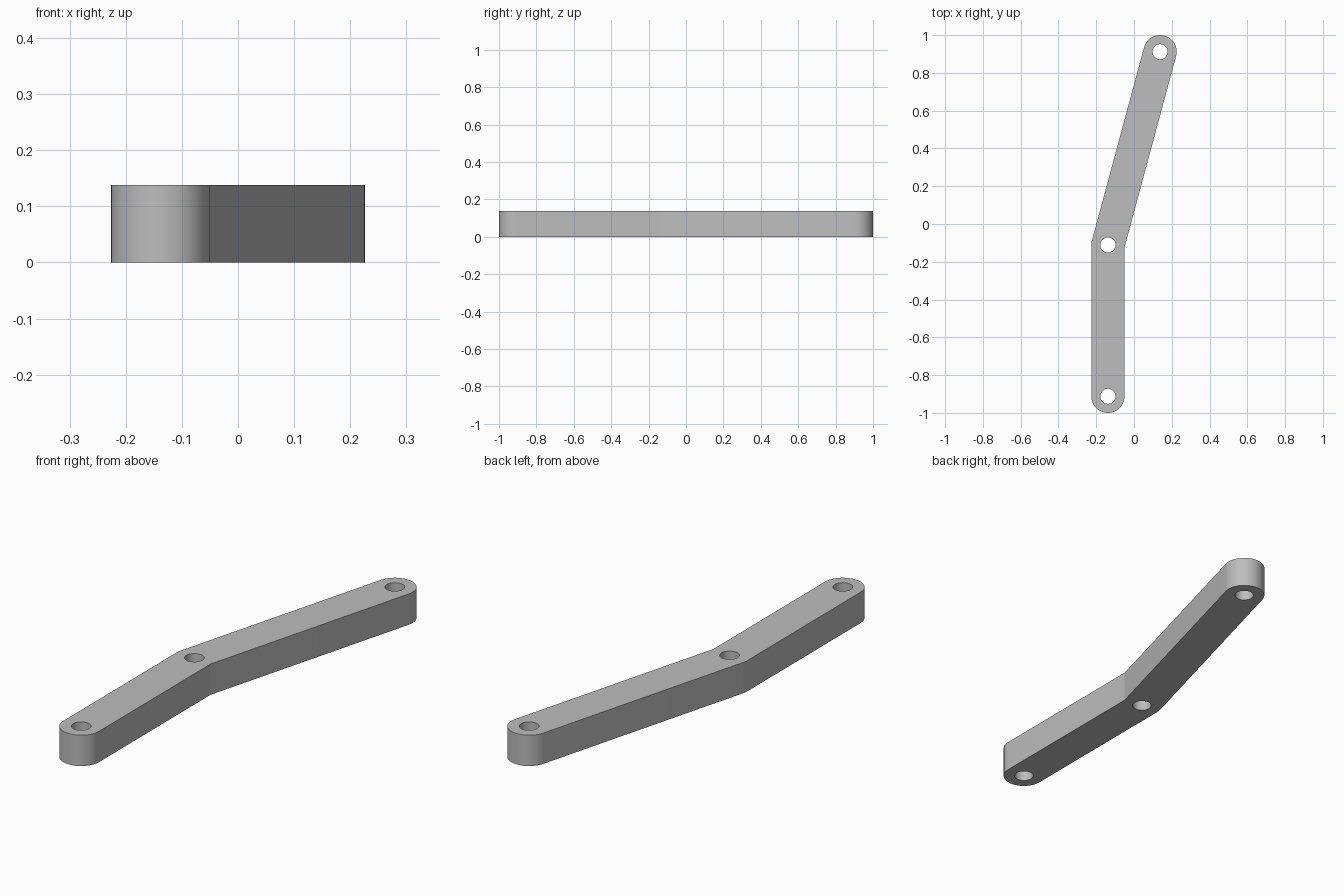
import bpy
import bmesh
from math import atan2, cos, sin, tan, pi
from mathutils import Vector

cube = bpy.data.objects.get("Cube")
if cube:
    bpy.data.objects.remove(cube, do_unlink=True)

HEIGHT = 0.138
RADIUS = 0.088
HOLE = 0.04
front, bend, back = Vector((-0.138, -0.912)), Vector((-0.138, -0.111)), Vector((0.138, 0.912))

grey = bpy.data.materials.new("plain grey")
grey.use_nodes = True
colour = (0.51, 0.51, 0.51, 1)
grey.diffuse_color = colour
grey.node_tree.nodes["Principled BSDF"].inputs["Base Color"].default_value = colour


def arc(centre, radius, start, end, steps):
    """Points along an arc, end points included."""
    angles = [start + (end - start) * i / steps for i in range(steps + 1)]
    return [centre + radius * Vector((cos(a), sin(a))) for a in angles]


def prism(name, outline, bottom, top):
    """Closed outline extruded upwards into a solid."""
    bm = bmesh.new()
    face = bm.faces.new([bm.verts.new((p.x, p.y, bottom)) for p in outline])
    sweep = bmesh.ops.extrude_face_region(bm, geom=[face], use_keep_orig=True)
    verts = [v for v in sweep["geom"] if isinstance(v, bmesh.types.BMVert)]
    bmesh.ops.translate(bm, verts=verts, vec=(0, 0, top - bottom))
    bmesh.ops.recalc_face_normals(bm, faces=bm.faces)
    mesh = bpy.data.meshes.new(name)
    bm.to_mesh(mesh)
    bm.free()
    mesh.materials.append(grey)
    obj = bpy.data.objects.new(name, mesh)
    bpy.context.collection.objects.link(obj)
    return obj


# Bent bar: rounded ends, rounded outer side and sharp inner side of the bend
heading = atan2(back.y - bend.y, back.x - bend.x)
turn = pi / 2 - heading
inner = bend + Vector((RADIUS, -RADIUS * tan(turn / 2)))
outline = (arc(front, RADIUS, pi, 2 * pi, 32) + [inner]
           + arc(back, RADIUS, heading - pi / 2, heading + pi / 2, 32)
           + arc(bend, RADIUS, heading + pi / 2, pi, 6))
bar = prism("bent_bar", outline, 0, HEIGHT)

# Pivot holes through both ends and the bend
for centre in (front, bend, back):
    cutter = prism("hole_cutter", arc(centre, HOLE, 0, 2 * pi, 40)[:-1], -0.05, HEIGHT + 0.05)
    cutter.hide_render = True
    cut = bar.modifiers.new("pivot_hole", "BOOLEAN")
    cut.operation = "DIFFERENCE"
    cut.solver = "EXACT"
    cut.object = cutter
    bpy.context.view_layer.objects.active = bar
    bpy.ops.object.modifier_apply(modifier=cut.name)
    bpy.data.objects.remove(cutter, do_unlink=True)

# Smooth rounded walls with crisp edges
bpy.ops.object.select_all(action="DESELECT")
bar.select_set(True)
bpy.context.view_layer.objects.active = bar
bpy.ops.object.shade_smooth_by_angle(angle=pi / 15)
